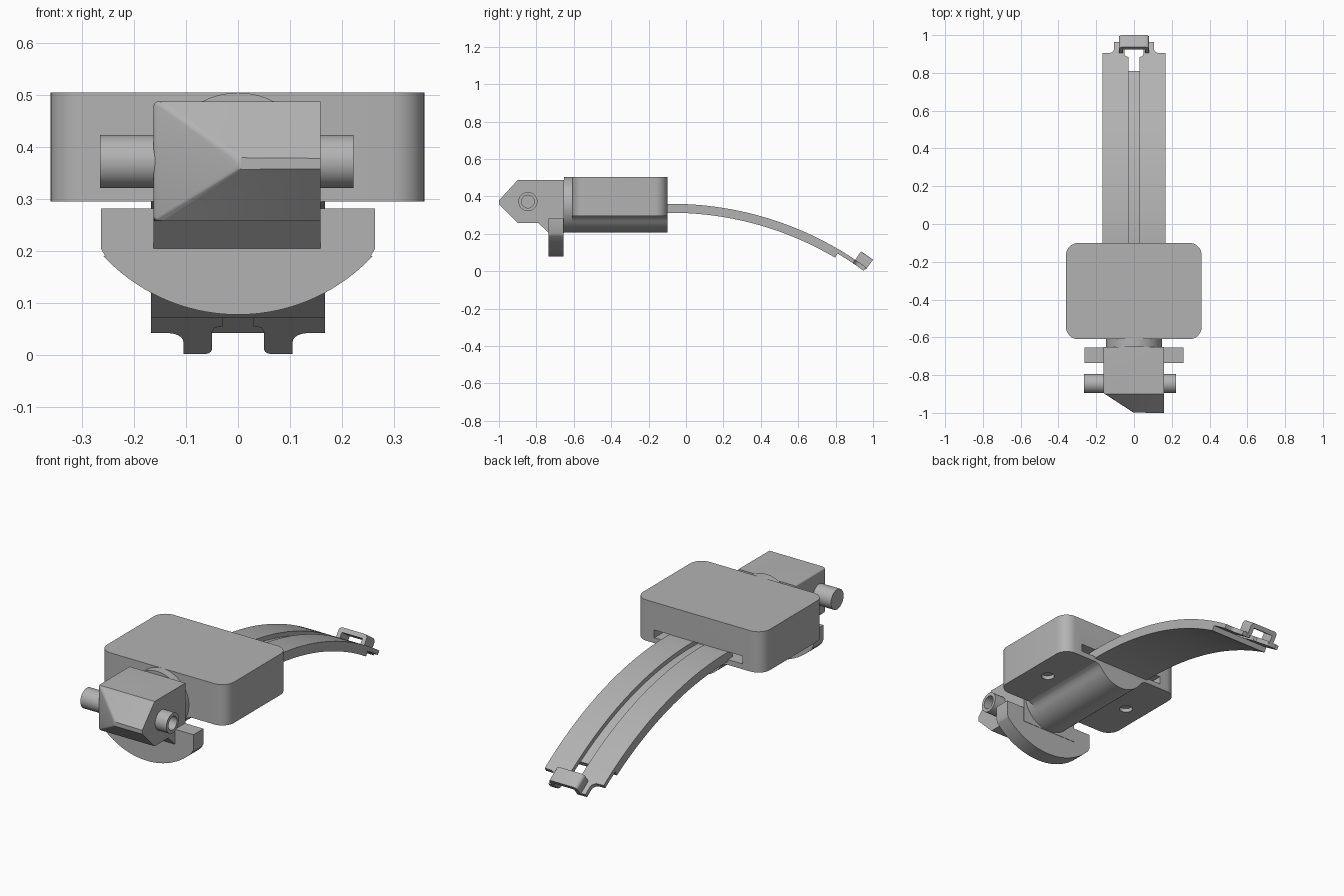
import bpy, bmesh, math
from mathutils import Vector

if "Cube" in bpy.data.objects:
    bpy.data.objects.remove(bpy.data.objects["Cube"], do_unlink=True)

grey = bpy.data.materials.new("plain grey")
grey.use_nodes = True
GREY = (0.45, 0.45, 0.45, 1)
grey.diffuse_color = GREY
grey.node_tree.nodes["Principled BSDF"].inputs["Base Color"].default_value = GREY


def finish(name, bm, smooth=True):
    bmesh.ops.recalc_face_normals(bm, faces=bm.faces[:])
    mesh = bpy.data.meshes.new(name)
    bm.to_mesh(mesh)
    bm.free()
    mesh.materials.append(grey)
    ob = bpy.data.objects.new(name, mesh)
    bpy.context.collection.objects.link(ob)
    if smooth:
        bpy.ops.object.select_all(action='DESELECT')
        ob.select_set(True)
        bpy.context.view_layer.objects.active = ob
        bpy.ops.object.shade_smooth_by_angle(angle=math.radians(30))
    return ob


def prism(points, axis, lo, hi):
    """Extrude a 2D outline along an axis; the outline uses the other two."""
    bm = bmesh.new()

    def place(a, b):
        co = [a, b]
        co.insert(axis, lo)
        return bm.verts.new(co)
    face = bm.faces.new([place(a, b) for a, b in points])
    ext = bmesh.ops.extrude_face_region(bm, geom=[face])
    offset = Vector((0, 0, 0))
    offset[axis] = hi - lo
    bmesh.ops.translate(bm, vec=offset,
                        verts=[g for g in ext["geom"] if isinstance(g, bmesh.types.BMVert)])
    return bm


def arc(cx, cy, r, start, end, n):
    return [(cx + r * math.cos(math.radians(start + (end - start) * i / n)),
             cy + r * math.sin(math.radians(start + (end - start) * i / n)))
            for i in range(n + 1)]


def rounded(x0, x1, y0, y1, r, n=8):
    return (arc(x1 - r, y1 - r, r, 0, 90, n) + arc(x0 + r, y1 - r, r, 90, 180, n)
            + arc(x0 + r, y0 + r, r, 180, 270, n) + arc(x1 - r, y0 + r, r, 270, 360, n))


def circle(cx, cy, r, n=40):
    return arc(cx, cy, r, 0, 360, n)[:-1]


def cut(target, name, bm):
    cutter = finish(name, bm, False)
    cutter.hide_render = True
    cutter.hide_viewport = True
    mod = target.modifiers.new(name, 'BOOLEAN')
    mod.operation = 'DIFFERENCE'
    mod.solver = 'EXACT'
    mod.object = cutter


# Housing with a rear slot and two blind holes underneath
housing = finish("housing", prism(rounded(-0.36, 0.358, -0.61, -0.1, 0.065), 2, 0.295, 0.504))
cut(housing, "slot_cutter",
    prism([(-0.25, 0.322), (0.25, 0.322), (0.25, 0.362), (-0.25, 0.362)], 1, -0.2, 0.0))
for side, x in (("left", 0.25), ("right", -0.25)):
    cut(housing, side + "_hole_cutter", prism(circle(x, -0.36, 0.032, 24), 2, 0.25, 0.315))

# Round barrel under the housing, and its neck at the front
half = arc(0, 0.355, 0.149, 270, 325, 12) + [(0.134, 0.283), (0.145, 0.29), (0.165, 0.296)]
barrel = half + [(-x, z) for x, z in reversed(half[1:])]
finish("barrel", prism(barrel, 1, -0.61, -0.1))
finish("neck", prism(circle(0, 0.355, 0.149, 64), 1, -0.652, -0.6))

# Pointed head, tapered on one side with softened edges
L = -0.162
profile = [(-1, 0.378), (-0.9, 0.487), (-0.652, 0.487), (-0.652, 0.205),
           (-0.735, 0.205), (-0.79, 0.258), (-0.9, 0.258), (-1, 0.358)]
bm = prism(profile, 0, L, 0.158)
point = Vector((0, -1, 0.4))
normal = Vector((-0.105, L, 0)).normalized()
res = bmesh.ops.bisect_plane(bm, geom=bm.verts[:] + bm.edges[:] + bm.faces[:],
                             plane_co=point, plane_no=normal, clear_outer=True)
bmesh.ops.holes_fill(bm, edges=[e for e in bm.edges if e.is_boundary])


def on_taper(v):
    on_cut = abs((v.co - point).dot(normal)) < 1e-4
    return on_cut or (abs(v.co.x - L) < 1e-4 and v.co.z > 0.25)


soft = [e for e in bm.edges if all(on_taper(v) for v in e.verts)
        and len(e.link_faces) == 2 and e.calc_face_angle(0) > 0.2]
bmesh.ops.bevel(bm, geom=soft, offset=0.018, segments=4, profile=0.5,
                affect='EDGES', clamp_overlap=True)
finish("head", bm)

# Cross pins: solid on one side, hollow on the other
PY, PZ = -0.845, 0.372
finish("right_pin", prism(circle(PY, PZ, 0.051), 0, -0.265, -0.14))
pin = finish("left_pin", prism(circle(PY, PZ, 0.051), 0, 0.1, 0.222))
cut(pin, "pin_bore", prism(circle(PY, PZ, 0.034), 0, 0.16, 0.3))

# Finger hook plate with a curved lower edge
edge = arc(0, 0.431, 0.353, 270, 317, 20) + [(0.255, 0.19), (0.263, 0.205), (0.263, 0.282)]
hook = edge + [(-x, z) for x, z in reversed(edge[1:])]
finish("hook_plate", prism(hook, 1, -0.735, -0.654))

# Curved blade: flat outlines (across, along) cut into steps, then bent on an arc
R = 1.77


def bent(name, bm):
    steps = 40
    for i in range(steps):
        bmesh.ops.bisect_plane(bm, geom=bm.verts[:] + bm.edges[:] + bm.faces[:],
                               plane_co=(0, 1.04 * i / steps, 0), plane_no=(0, 1, 0))
    for v in bm.verts:
        x, s, n = v.co
        v.co = (x, -0.08 + (R + n) * math.sin(s / R),
                0.36 - R + (R + n) * math.cos(s / R))
    return finish(name, bm)


rail = ([(0.03, -0.06), (0.167, -0.06), (0.167, 1.044)]
        + arc(0.135, 1.074, 0.03, 270, 180, 6)
        + [(0.105, 1.115)] + arc(0.065, 1.1, 0.015, 90, 180, 5)
        + [(0.05, 1.04), (0.045, 1.025), (0.03, 1.02)])
for side, sign in (("left", 1), ("right", -1)):
    bent(side + "_blade_rail", prism([(sign * x, s) for x, s in rail], 2, -0.022, 0.0))
bent("blade_floor", prism([(-0.167, -0.06), (0.167, -0.06), (0.167, 0.946), (-0.167, 0.946)],
                          2, -0.048, -0.022))

# Arched clip across the blade tip
outer = [(0.08, -0.01)] + arc(0.062, 0.037, 0.018, 0, 90, 6)
inner = [(0.058, 0.032), (0.058, -0.01)]
arch = outer + [(-x, n) for x, n in reversed(outer)] + [(-x, n) for x, n in reversed(inner)] + inner
bent("tip_clip", prism(arch, 1, 1.045, 1.121))
